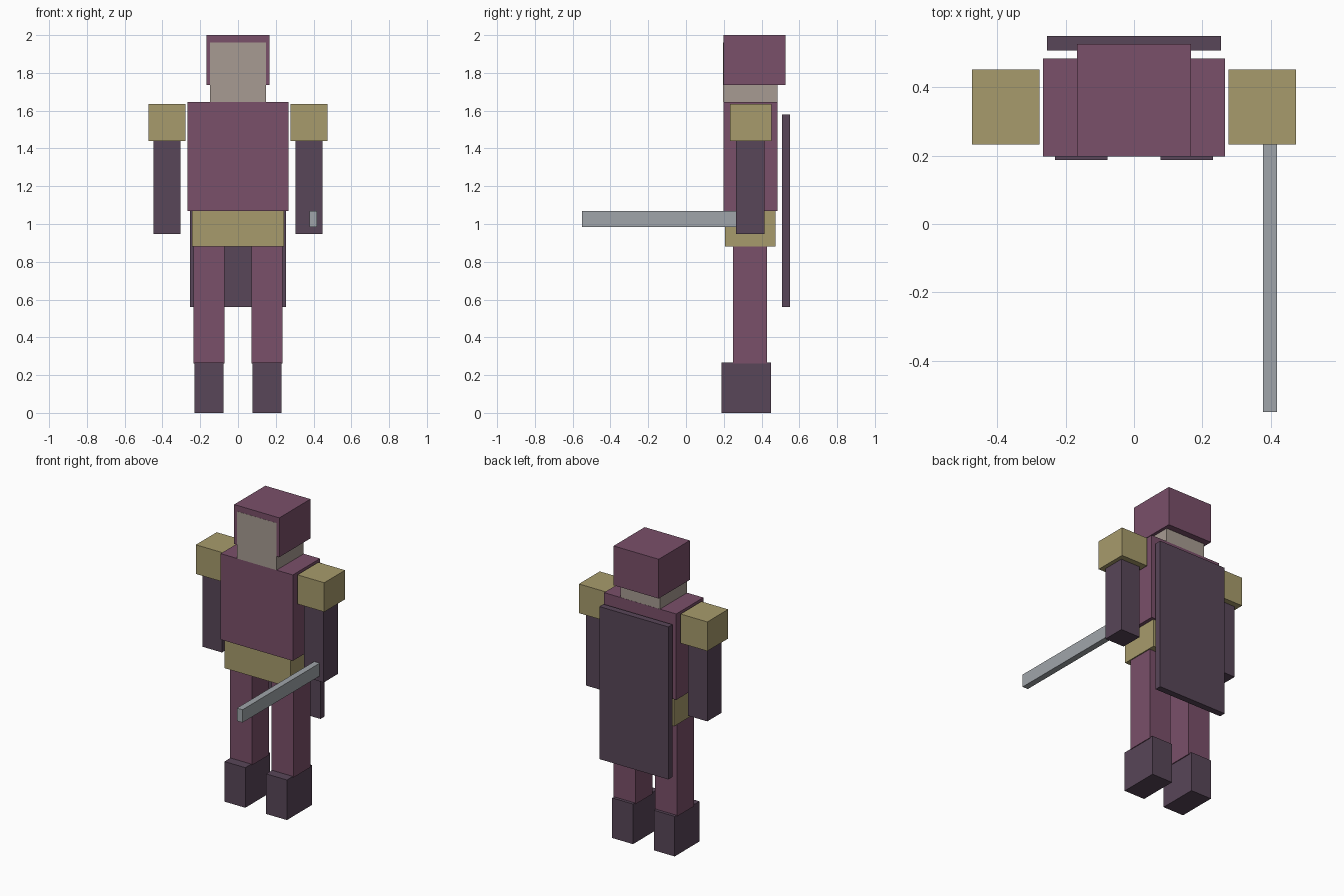
import bpy

if "Cube" in bpy.data.objects:
    bpy.data.objects.remove(bpy.data.objects["Cube"])


def material(name, rgb):
    m = bpy.data.materials.new(name)
    m.diffuse_color = (*rgb, 1)
    m.use_nodes = True
    m.node_tree.nodes["Principled BSDF"].inputs["Base Color"].default_value = m.diffuse_color
    return m


PLUM = material("plum_cloth", (0.195, 0.08, 0.144))
DARK = material("dark_leather", (0.098, 0.061, 0.098))
GOLD = material("dull_gold", (0.39, 0.33, 0.15))
SKIN = material("skin", (0.39, 0.33, 0.287))
STEEL = material("steel", (0.35, 0.376, 0.40))


def box(name, x, y, z, mat):
    """Box from (min, max) ranges on each axis."""
    lo, hi = zip(x, y, z)
    bpy.ops.mesh.primitive_cube_add(size=1, location=[(a + b) / 2 for a, b in zip(lo, hi)])
    ob = bpy.context.object
    ob.name = name
    ob.scale = [b - a for a, b in zip(lo, hi)]
    bpy.ops.object.transform_apply(location=False, rotation=False, scale=True)
    ob.data.materials.append(mat)
    return ob


def pair(name, x, y, z, mat):
    """The same box on both sides of the body."""
    box(name + "_right", x, y, z, mat)
    box(name + "_left", (-x[1], -x[0]), y, z, mat)


# Head, and hood whose front is almost flush with the face
box("head", (-0.147, 0.147), (0.197, 0.484), (1.645, 1.96), SKIN)
box("hood", (-0.167, 0.167), (0.198, 0.527), (1.737, 2.0), PLUM)

# Body
box("torso", (-0.267, 0.267), (0.198, 0.485), (1.07, 1.645), PLUM)
box("belt", (-0.243, 0.243), (0.206, 0.473), (0.882, 1.07), GOLD)
box("cape", (-0.255, 0.255), (0.508, 0.551), (0.56, 1.58), DARK)

# Limbs
pair("shoulder_guard", (0.277, 0.475), (0.233, 0.453), (1.44, 1.635), GOLD)
pair("arm", (0.304, 0.448), (0.265, 0.415), (0.948, 1.44), DARK)
pair("leg", (0.071, 0.236), (0.25, 0.43), (0.262, 0.882), PLUM)
pair("boot", (0.077, 0.231), (0.187, 0.45), (0.0, 0.268), DARK)

# Sword held forward, its rear end inside the arm
box("sword", (0.378, 0.419), (-0.551, 0.30), (0.984, 1.07), STEEL)
